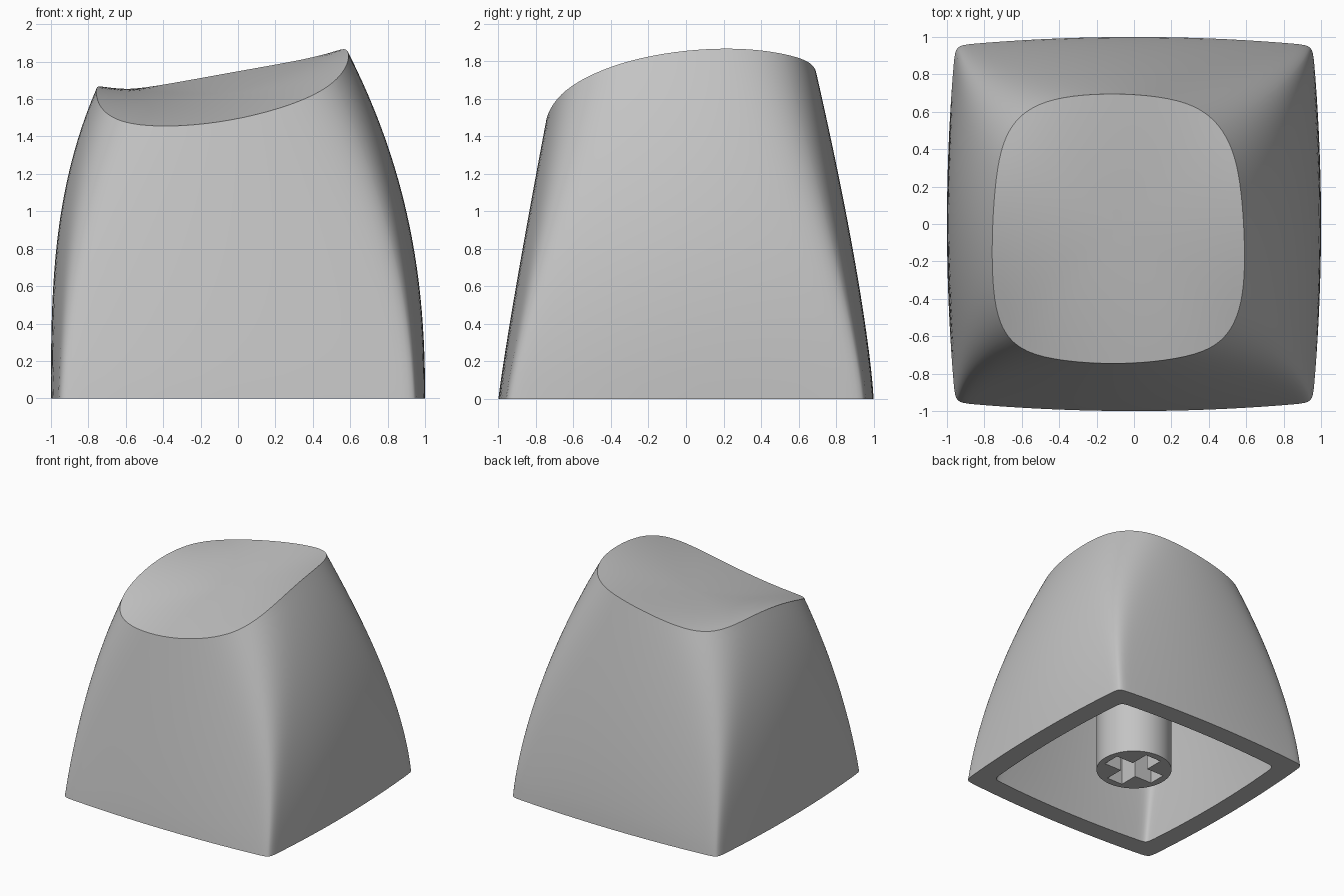
import bpy, bmesh, math

if "Cube" in bpy.data.objects:
    bpy.data.objects.remove(bpy.data.objects["Cube"], do_unlink=True)

SEGS = 32      # points along each side of the cap
LEVELS = 24    # rings up the walls
RINGS = 14     # rings across the dish
WALL, ROOF = 0.17, 0.25
SCOOP = 0.035  # extra hollow in the middle of the dish

grey = bpy.data.materials.new("light_grey")
grey.use_nodes = True
colour = (0.55, 0.55, 0.55, 1)
grey.diffuse_color = colour
grey.node_tree.nodes["Principled BSDF"].inputs["Base Color"].default_value = colour


def dish(x, y):
    """Height of the scooped, tilted top."""
    return (1.678 + 0.181 * x + 0.171 * y + 0.207 * x * x - 0.1 * y * y
            - 0.25 * x * x * y * (y + 0.5))


def section(u, v, z, inset):
    """Point of the bowed, rounded-square section at height z."""
    t = z / 1.65
    n = 1 / (0.022 + 0.148 * t ** 1.8)
    bow = 0.045 + 0.085 * t
    k = (abs(u) ** n + abs(v) ** n) ** (-1 / n)
    a, b = u * k, v * k
    a, b = a * (1 - bow * b * b), b * (1 - bow * a * a)
    right, left = 1 - 0.1 * z ** 2.3, 1 - 0.055 * z ** 2.95
    back, front = 1 - 0.149 * z ** 1.3, 1 - 0.165 * z ** 1.1
    x = (right - left) / 2 + a * ((right + left) / 2 - inset)
    y = (back - front) / 2 + b * ((back + front) / 2 - inset)
    return x, y


def perimeter():
    """Directions round a square, closer together at the corners."""
    side = [math.sin((i / SEGS - 0.5) * math.pi) for i in range(SEGS)]
    return ([(s, -1) for s in side] + [(1, s) for s in side]
            + [(-s, 1) for s in side] + [(-1, -s) for s in side])


def bridge(bm, low, high):
    for i in range(len(low)):
        j = (i + 1) % len(low)
        bm.faces.new((low[i], low[j], high[j], high[i]))


def skin(bm, inset, drop):
    """Wall and scooped lid; returns the bottom ring."""
    dirs = perimeter()
    rims = []
    for u, v in dirs:
        z = 1.5
        for _ in range(30):
            z = 0.5 * z + 0.5 * (dish(*section(u, v, z, inset)) - drop)
        rims.append(z)
    loops = []
    for k in range(LEVELS + 1):
        ring = []
        for (u, v), rim in zip(dirs, rims):
            z = rim * k / LEVELS
            ring.append(bm.verts.new((*section(u, v, z, inset), z)))
        loops.append(ring)
    cx, edge = -0.085, [p.co.copy() for p in loops[-1]]
    for k in range(1, RINGS):
        f = 1 - k / RINGS
        sink = drop + SCOOP * (1 - f * f)
        ring = []
        for p in edge:
            x, y = cx + (p.x - cx) * f, p.y * f
            ring.append(bm.verts.new((x, y, dish(x, y) - sink)))
        loops.append(ring)
    for low, high in zip(loops, loops[1:]):
        bridge(bm, low, high)
    top = bm.verts.new((cx, 0, dish(cx, 0) - drop - SCOOP))
    last = loops[-1]
    for i in range(len(last)):
        bm.faces.new((last[i], last[(i + 1) % len(last)], top))
    return loops[0]


def finish(obj):
    obj.data.materials.clear()
    obj.data.materials.append(grey)
    bpy.ops.object.select_all(action='DESELECT')
    bpy.context.view_layer.objects.active = obj
    obj.select_set(True)
    bpy.ops.object.shade_smooth_by_angle(angle=math.radians(32))


# Hollow cap: outer skin, inner skin and the flat bottom edge
bm = bmesh.new()
outer = skin(bm, 0, 0)
inner = skin(bm, WALL, ROOF)
bridge(bm, inner, outer)
bmesh.ops.recalc_face_normals(bm, faces=bm.faces)
mesh = bpy.data.meshes.new("cap_shell")
bm.to_mesh(mesh)
bm.free()
shell = bpy.data.objects.new("cap_shell", mesh)
bpy.context.collection.objects.link(shell)
finish(shell)

# Round mounting stem, running up into the roof
bottom, roof = 0.03, 1.48
bpy.ops.mesh.primitive_cylinder_add(vertices=64, radius=0.3, depth=roof - bottom,
                                    location=(0, 0, (roof + bottom) / 2))
stem = bpy.context.object
stem.name = "mounting_stem"

# Cross-shaped socket in the stem
for size in ((0.48, 0.15, 1), (0.15, 0.48, 1)):
    bpy.ops.mesh.primitive_cube_add(size=1, location=(0, 0, 0))
    cutter = bpy.context.object
    cutter.name = "socket_cutter"
    cutter.scale = size
    cutter.hide_render = True
    bpy.context.view_layer.update()
    bpy.context.view_layer.objects.active = stem
    cut = stem.modifiers.new("socket", 'BOOLEAN')
    cut.operation = 'DIFFERENCE'
    cut.solver = 'EXACT'
    cut.object = cutter
    bpy.ops.object.modifier_apply(modifier=cut.name)
    bpy.data.objects.remove(cutter, do_unlink=True)
finish(stem)
